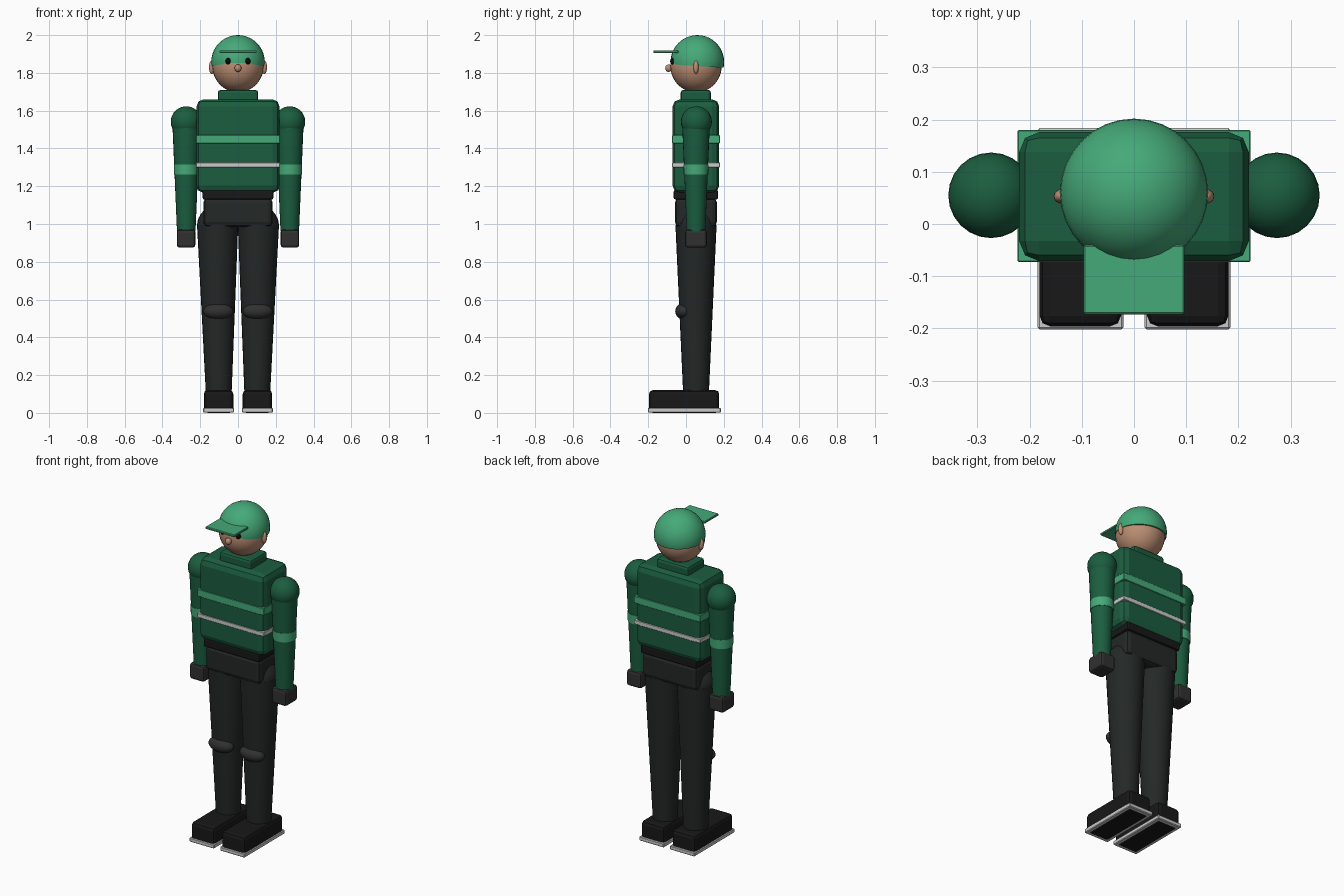
import bpy, bmesh
from mathutils import Matrix, Vector

if "Cube" in bpy.data.objects:
    bpy.data.objects.remove(bpy.data.objects["Cube"])


def mat(name, r, g, b):
    m = bpy.data.materials.new(name)
    m.diffuse_color = (r, g, b, 1)
    m.use_nodes = True
    m.node_tree.nodes["Principled BSDF"].inputs["Base Color"].default_value = m.diffuse_color
    return m


DARK_GREEN = mat("dark_green", 0.011, 0.11, 0.05)
LIGHT_GREEN = mat("light_green", 0.06, 0.40, 0.19)
WHITE = mat("white", 0.8, 0.8, 0.8)
BLACK = mat("black", 0.009, 0.009, 0.009)
TROUSER = mat("trouser", 0.017, 0.021, 0.020)
GREY = mat("glove_grey", 0.03, 0.03, 0.03)
SKIN = mat("skin", 0.5, 0.27, 0.17)
EYE = mat("eye_black", 0.003, 0.003, 0.003)


def finish(name, bm, material, smooth=True):
    bmesh.ops.recalc_face_normals(bm, faces=bm.faces[:])
    me = bpy.data.meshes.new(name)
    bm.to_mesh(me)
    bm.free()
    me.materials.append(material)
    ob = bpy.data.objects.new(name, me)
    bpy.context.collection.objects.link(ob)
    if smooth:
        bpy.ops.object.select_all(action='DESELECT')
        ob.select_set(True)
        bpy.context.view_layer.objects.active = ob
        bpy.ops.object.shade_smooth_by_angle(angle=0.6)
    return ob


def box(name, x, y, z, material, bevel=0.0, segments=2):
    """Box from (min, max) ranges, with bevelled edges."""
    bm = bmesh.new()
    bmesh.ops.create_cube(bm, size=1)
    for v in bm.verts:
        v.co = [lo + (c + 0.5) * (hi - lo) for c, (lo, hi) in zip(v.co, (x, y, z))]
    if bevel:
        bmesh.ops.bevel(bm, geom=bm.edges[:], offset=bevel, segments=segments,
                        profile=0.5, affect='EDGES')
    return finish(name, bm, material, smooth=False)


def ball(name, centre, radii, material, u=24, v=16, cut=None):
    """Ellipsoid, optionally keeping only the part above a plane (point, normal)."""
    bm = bmesh.new()
    bmesh.ops.create_uvsphere(bm, u_segments=u, v_segments=v, radius=1)
    bmesh.ops.transform(bm, verts=bm.verts[:],
                        matrix=Matrix.Translation(centre) @ Matrix.Diagonal((*radii, 1)))
    if cut:
        geom = bm.verts[:] + bm.edges[:] + bm.faces[:]
        bmesh.ops.bisect_plane(bm, geom=geom, plane_co=cut[0],
                               plane_no=Vector(cut[1]).normalized(), clear_inner=True)
        bmesh.ops.holes_fill(bm, edges=[e for e in bm.edges if e.is_boundary], sides=0)
    return finish(name, bm, material)


def limb(name, bottom, top, r_bottom, r_top, material):
    """Tapered cylinder between two points, horizontal ends."""
    bm = bmesh.new()
    bmesh.ops.create_cone(bm, cap_ends=True, segments=24, radius1=r_bottom,
                          radius2=r_top, depth=1)
    b, t = Vector(bottom), Vector(top)
    for v in bm.verts:
        end = t if v.co.z > 0 else b
        v.co = Vector((v.co.x, v.co.y, 0)) + end
    return finish(name, bm, material)


def span(side, a, b):
    return (a, b) if side > 0 else (-b, -a)


CY = 0.053  # depth of the body's centre line

# Head, cap and face
ball("head", (0, CY, 1.837), (0.136, 0.136, 0.14), SKIN, 32, 20)
ball("cap", (0, 0.060, 1.857), (0.142, 0.142, 0.143), LIGHT_GREEN, 32, 20,
     cut=((0, CY, 1.836), (0, 0.06, 1)))
box("cap_visor", (-0.097, 0.097), (-0.173, -0.04), (1.905, 1.919), LIGHT_GREEN, 0.003, 1)
ball("nose", (0, -0.092, 1.825), (0.018, 0.018, 0.020), SKIN, 16, 10)

# Jacket
box("collar", (-0.107, 0.107), (-0.028, 0.132), (1.62, 1.71), DARK_GREEN, 0.015)
box("torso", (-0.22, 0.22), (-0.071, 0.176), (1.165, 1.66), DARK_GREEN, 0.038)
box("chest_stripe", (-0.223, 0.223), (-0.073, 0.18), (1.427, 1.47), LIGHT_GREEN, 0.002, 1)
box("waist_stripe", (-0.223, 0.223), (-0.073, 0.18), (1.30, 1.325), WHITE, 0.002, 1)

# Belt and hips
box("belt", (-0.187, 0.187), (-0.065, 0.169), (1.13, 1.18), BLACK, 0.008)
box("pelvis", (-0.183, 0.183), (-0.058, 0.163), (0.985, 1.14), TROUSER, 0.025)

for s, tag in ((-1, "right"), (1, "left")):
    # Eyes and ears
    ball(f"{tag}_eye", (s * 0.052, -0.070, 1.862), (0.014, 0.014, 0.017), EYE, 16, 10)
    ball(f"{tag}_ear", (s * 0.138, CY, 1.83), (0.016, 0.014, 0.036), SKIN, 16, 10)

    # Arms
    ax = s * 0.274
    ball(f"{tag}_shoulder", (ax, CY + 0.002, 1.541), (0.082, 0.082, 0.082), DARK_GREEN)
    limb(f"{tag}_arm", (ax, CY, 0.96), (ax, CY, 1.545), 0.049, 0.074, DARK_GREEN)
    limb(f"{tag}_arm_band", (ax, CY, 1.262), (ax, CY, 1.316), 0.065, 0.066, LIGHT_GREEN)
    box(f"{tag}_hand", span(s, 0.226, 0.324), (-0.005, 0.11), (0.875, 0.97), GREY, 0.014)

    # Legs
    ball(f"{tag}_hip", (s * 0.108, CY, 0.99), (0.109, 0.107, 0.109), TROUSER)
    limb(f"{tag}_leg", (s * 0.102, CY, 0.10), (s * 0.108, CY, 0.995), 0.068, 0.109, TROUSER)
    ball(f"{tag}_knee_pad", (s * 0.104, -0.012, 0.538), (0.079, 0.045, 0.043), GREY)

    # Shoes and soles
    box(f"{tag}_shoe", span(s, 0.025, 0.181), (-0.196, 0.176), (0.0, 0.12), BLACK, 0.02)
    box(f"{tag}_sole", span(s, 0.020, 0.185), (-0.202, 0.184), (0.002, 0.027), WHITE, 0.004, 1)
